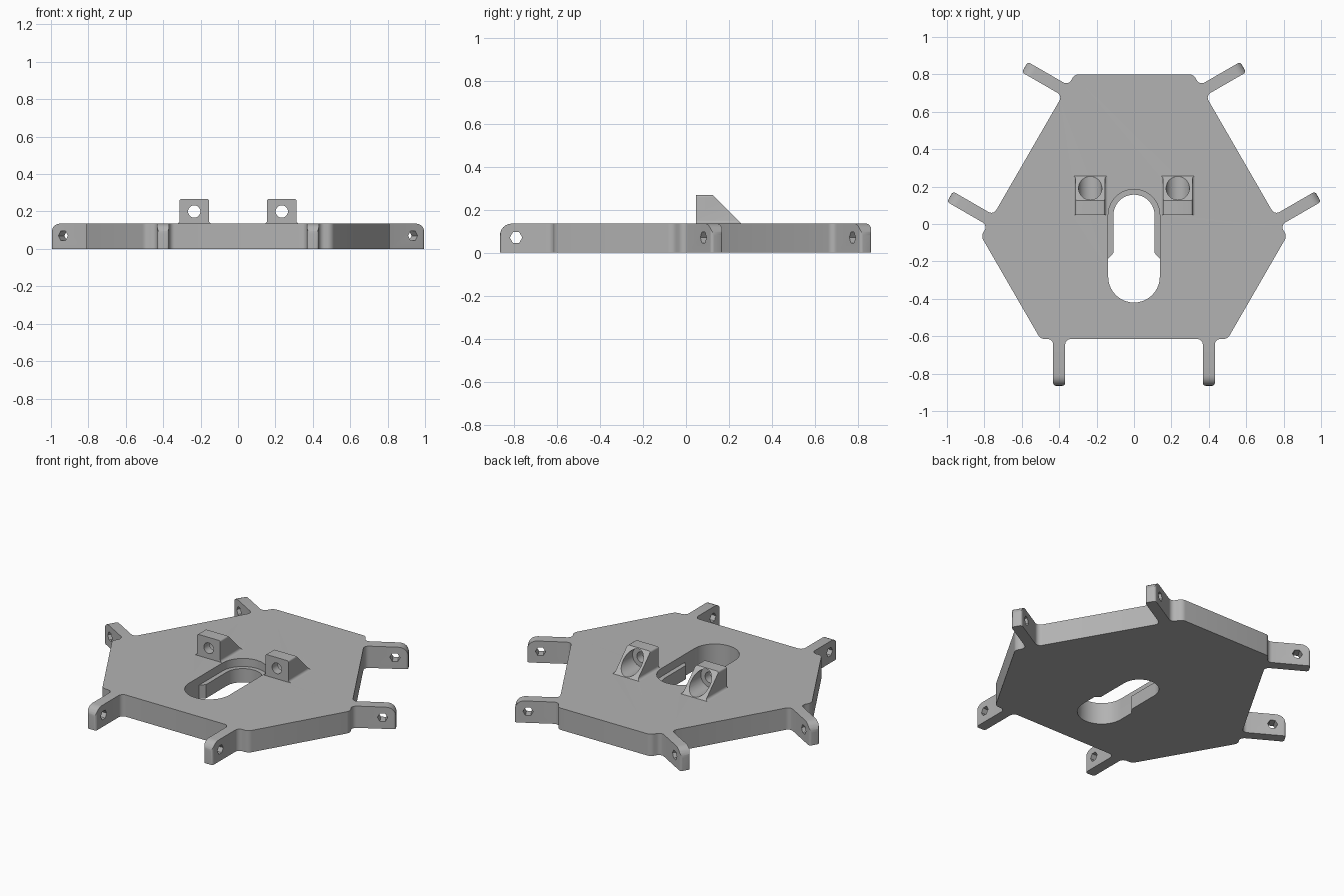
import bpy, bmesh
from math import cos, sin, tan, pi, radians
from mathutils import Matrix, Vector

if "Cube" in bpy.data.objects:
    bpy.data.objects.remove(bpy.data.objects["Cube"])

grey = bpy.data.materials.new("plain grey")
grey.use_nodes = True
colour = (0.45, 0.45, 0.45, 1)
grey.diffuse_color = colour
grey.node_tree.nodes["Principled BSDF"].inputs["Base Color"].default_value = colour

THICK = 0.135
HUB = Matrix.Translation((0, 0.04, 0))
# Profile planes: (u, v, extrusion) mapped onto the model's axes
YZ = Matrix(((0, 0, 1, 0), (1, 0, 0, 0), (0, 1, 0, 0), (0, 0, 0, 1)))
XZ = Matrix(((1, 0, 0, 0), (0, 0, -1, 0), (0, 1, 0, 0), (0, 0, 0, 1)))


def rounded(corners, steps=6):
    """Polygon of (x, y, radius) corners with each corner filleted."""
    out = []
    for i, (x, y, r) in enumerate(corners):
        p = Vector((x, y))
        if r == 0:
            out.append(p)
            continue
        a = (Vector(corners[i - 1][:2]) - p).normalized()
        b = (Vector(corners[(i + 1) % len(corners)][:2]) - p).normalized()
        half = a.angle(b) / 2
        centre = p + (a + b).normalized() * (r / sin(half))
        arm = p + a * (r / tan(half)) - centre
        sweep = pi - 2 * half
        if a.x * b.y - a.y * b.x > 0:
            sweep = -sweep
        for k in range(steps + 1):
            c, s = cos(sweep * k / steps), sin(sweep * k / steps)
            out.append(centre + Vector((arm.x * c - arm.y * s, arm.x * s + arm.y * c)))
    return [p for i, p in enumerate(out) if (p - out[i - 1]).length > 1e-4]


def ring(x, y, r, sides):
    return [Vector((x + r * cos(2 * pi * k / sides), y + r * sin(2 * pi * k / sides)))
            for k in range(sides)]


def prism(name, profile, low, high, matrix=Matrix()):
    """Extrude a profile between two depths, then place it."""
    bm = bmesh.new()
    bottom = [bm.verts.new((p[0], p[1], low)) for p in profile]
    top = [bm.verts.new((p[0], p[1], high)) for p in profile]
    bm.faces.new(bottom)
    bm.faces.new(top)
    for i in range(len(profile)):
        bm.faces.new((bottom[i - 1], bottom[i], top[i], top[i - 1]))
    bm.transform(matrix)
    bmesh.ops.recalc_face_normals(bm, faces=bm.faces)
    mesh = bpy.data.meshes.new(name)
    bm.to_mesh(mesh)
    bm.free()
    mesh.materials.append(grey)
    obj = bpy.data.objects.new(name, mesh)
    bpy.context.collection.objects.link(obj)
    return obj


def combine(target, other, operation="DIFFERENCE"):
    """Apply a boolean and discard the helper."""
    mod = target.modifiers.new("combine", "BOOLEAN")
    mod.object, mod.operation, mod.solver = other, operation, "EXACT"
    bpy.context.view_layer.objects.active = target
    bpy.ops.object.modifier_apply(modifier=mod.name)
    bpy.data.objects.remove(other)


# Hexagonal plate outline: one tabbed side, repeated three times
TIP, EDGE = -0.905, -0.655
half_side = [(-0.5, EDGE, 0.04), (-0.432, EDGE, 0.03), (-0.432, TIP, 0.015),
             (-0.368, TIP, 0.015), (-0.368, EDGE, 0.03)]
side = half_side + [(-x, y, r) for x, y, r in reversed(half_side)]
turns = [radians(120 * k) for k in range(3)]
outline = [(x * cos(t) - y * sin(t), x * sin(t) + y * cos(t), r)
           for t in turns for x, y, r in side]
plate = prism("mounting_plate", rounded(outline), 0, THICK, HUB)

# Rounded upper tips and hexagonal pin holes of the six tabs
R = 0.055
tip_waste = [(TIP + R * (1 - sin(a)), THICK - R * (1 - cos(a)))
             for a in [pi / 2 * k / 6 for k in range(7)]]
tip_waste += [(TIP - 0.03, THICK - R), (TIP - 0.03, THICK + 0.03), (TIP + R, THICK + 0.03)]
for t in turns:
    for x in (-0.4, 0.4):
        place = HUB @ Matrix.Rotation(t, 4, "Z") @ Matrix.Translation((x, 0, 0)) @ YZ
        combine(plate, prism("tip_cutter", tip_waste, -0.05, 0.05, place))
        combine(plate, prism("pin_cutter", ring(-0.83, 0.07, 0.029, 6), -0.05, 0.05, place))

# Keyhole slot with a stepped ledge around its narrow end
W, N = 0.138, 0.11
recess = rounded([(-W, -0.28, 0), (W, -0.28, 0), (W, 0.185, W), (-W, 0.185, W)], 10)
keyhole = rounded([(-W, -0.42, W), (W, -0.42, W), (W, -0.185, 0), (N, -0.155, 0),
                   (N, 0.157, N), (-N, 0.157, N), (-N, -0.155, 0), (-W, -0.185, 0)], 10)
combine(plate, prism("recess_cutter", recess, 0.085, 0.2))
combine(plate, prism("keyhole_cutter", keyhole, -0.1, 0.3))

# Two sloped lugs with flared feet, a bolt hole and a counterbore
foot = [(-0.095, 0.12, 0), (0.095, 0.12, 0), (0.095, THICK, 0), (0.079, THICK, 0.015),
        (0.079, 0.267, 0.01), (-0.079, 0.267, 0.01), (-0.079, THICK, 0.015), (-0.095, THICK, 0)]
slope = [(0.06, 0.332), (0.4, -0.008), (0.4, 0.4), (0.06, 0.4)]
for x in (-0.234, 0.234):
    place = Matrix.Translation((x, 0, 0))
    lug = prism("lug", rounded(foot, 4), -0.28, -0.047, place @ XZ)
    combine(lug, prism("slope_cutter", slope, -0.2, 0.2, place @ YZ))
    combine(plate, lug, "UNION")
    combine(plate, prism("bolt_cutter", ring(0, 0.2, 0.033, 24), -0.4, 0, place @ XZ))
    combine(plate, prism("bore_cutter", ring(0, 0.2, 0.0625, 32), -0.4, -0.1, place @ XZ))

bpy.ops.object.select_all(action="DESELECT")
plate.select_set(True)
bpy.context.view_layer.objects.active = plate
bpy.ops.object.shade_smooth_by_angle(angle=radians(30))
